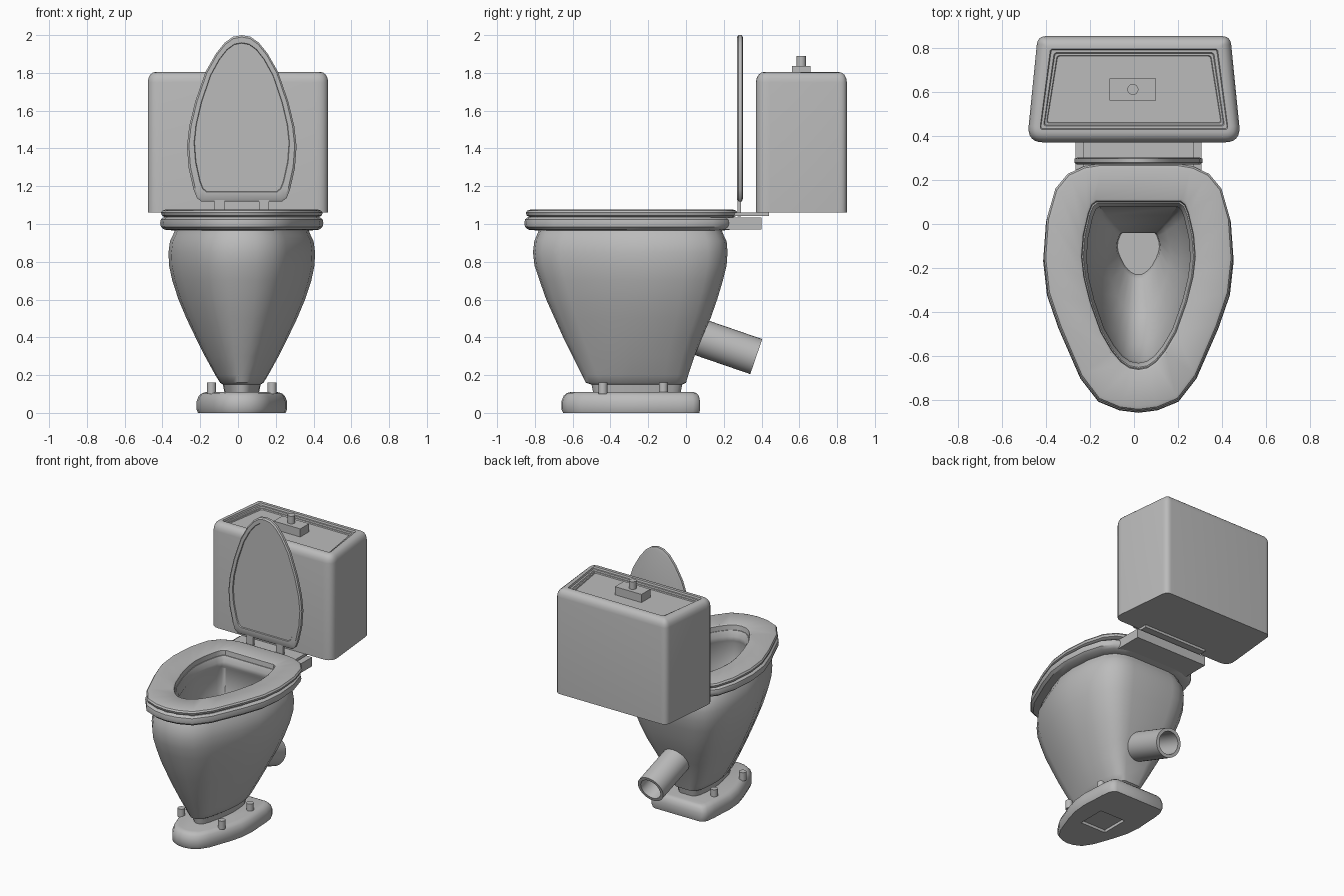
import bpy, bmesh
from math import sin, cos, pi, radians
from mathutils import Vector

cube = bpy.data.objects.get("Cube")
if cube:
    bpy.data.objects.remove(cube, do_unlink=True)

CX = 0.02  # centre line of the bowl

grey = bpy.data.materials.new("grey_ceramic")
grey.use_nodes = True
grey.diffuse_color = (0.5, 0.5, 0.5, 1)
grey.node_tree.nodes["Principled BSDF"].inputs["Base Color"].default_value = (0.5, 0.5, 0.5, 1)

# Half outlines (width fraction, front-to-back fraction)
EGG = [(0, 0), (.2, .01), (.42, .045), (.61, .14), (.84, .345), (.96, .48),
       (1, .62), (.97, .78), (.88, .9), (.75, .96), (.58, .99), (.42, 1)]
OPENING = [(0, 0), (.16, .01), (.31, .045), (.47, .11), (.66, .22), (.85, .4),
           (.96, .55), (1, .67), (.97, .8), (.88, .93), (.82, .98), (.74, 1)]
FOOT = EGG[:8] + [(.96, .86), (.92, .95), (.86, .985), (.77, 1)]


def finish(name, bm, smooth=True):
    bmesh.ops.recalc_face_normals(bm, faces=bm.faces)
    mesh = bpy.data.meshes.new(name)
    bm.to_mesh(mesh)
    bm.free()
    mesh.materials.append(grey)
    ob = bpy.data.objects.new(name, mesh)
    bpy.context.collection.objects.link(ob)
    if smooth:
        bpy.ops.object.select_all(action='DESELECT')
        ob.select_set(True)
        bpy.context.view_layer.objects.active = ob
        bpy.ops.object.shade_smooth_by_angle(angle=radians(35))
    return ob


def loft(name, rings, closed=False):
    """Skin rings of equal length; cap the ends, or join last to first."""
    bm = bmesh.new()
    loops = [[bm.verts.new(p) for p in ring] for ring in rings]
    pairs = list(zip(loops, loops[1:])) + ([(loops[-1], loops[0])] if closed else [])
    n = len(loops[0])
    for a, b in pairs:
        for i in range(n):
            j = (i + 1) % n
            bm.faces.new((a[i], a[j], b[j], b[i]))
    if not closed:
        bm.faces.new(loops[0])
        bm.faces.new(loops[-1])
    return finish(name, bm)


def outline(half, hw, front, back):
    """Mirror a half outline into a full ring of (x, y) pairs."""
    pts = [(u * hw, front + v * (back - front)) for u, v in half]
    full = pts + [(-x, y) for x, y in reversed(pts[1:])]
    return [(x + CX, y) for x, y in full]


def level(half, z, hw, front, back):
    return [(x, y, z) for x, y in outline(half, hw, front, back)]


def box(name, x0, x1, y0, y1, z0, z1, bevel=0):
    bm = bmesh.new()
    bmesh.ops.create_cube(bm, size=1)
    for v in bm.verts:
        v.co = ((x0 + x1) / 2 + v.co.x * (x1 - x0),
                (y0 + y1) / 2 + v.co.y * (y1 - y0),
                (z0 + z1) / 2 + v.co.z * (z1 - z0))
    if bevel:
        bmesh.ops.bevel(bm, geom=bm.edges[:], offset=bevel, segments=2,
                        profile=0.5, affect='EDGES')
    return finish(name, bm, bool(bevel))


def circle(centre, axis, radius, n=24):
    """Ring around an axis lying in the y-z plane."""
    side = Vector((1, 0, 0))
    up = axis.cross(side).normalized()
    return [centre + radius * (side * cos(2 * pi * i / n) + up * sin(2 * pi * i / n))
            for i in range(n)]


def peg(name, x, y, z0, z1, r, n=16):
    axis = Vector((0, 0, 1))
    loft(name, [circle(Vector((x, y, z)), axis, r, n) for z in (z0, z1)])


# Foot with rounded sides and a square recess underneath
foot = loft("foot", [level(FOOT, *r) for r in (
    (0, .232, -.65, .07), (.02, .24, -.66, .075), (.06, .24, -.66, .075),
    (.09, .228, -.648, .068), (.105, .21, -.632, .055), (.11, .19, -.61, .04))])
cutter = box("foot_recess_cutter", CX - .1, CX + .1, -.39, -.19, -.02, .02)
cutter.hide_render = True
cutter.hide_viewport = True
cut = foot.modifiers.new("recess", 'BOOLEAN')
cut.operation = 'DIFFERENCE'
cut.object = cutter

# Foot bolts
for side in (-1, 1):
    for y in (-.44, -.12):
        peg("foot_bolt", CX + side * .16, y, .1, .16, .024)

# Bowl: outer wall, rolled rim, then the hollow inside
wall = ((.1, .09, -.49, -.03), (.15, .1, -.5, -.02), (.16, .115, -.53, .0),
        (.2, .14, -.55, .012), (.3, .195, -.6, .045), (.4, .245, -.65, .085),
        (.5, .293, -.695, .13), (.6, .335, -.74, .165), (.7, .368, -.775, .195),
        (.78, .385, -.802, .215), (.85, .388, -.81, .22), (.91, .38, -.803, .215),
        (.94, .365, -.79, .2), (.965, .355, -.78, .19))
rim = ((.97, .41, -.835, .235), (.985, .428, -.852, .25), (1.005, .432, -.856, .255),
       (1.025, .428, -.852, .25), (1.037, .41, -.835, .235))
hollow = ((1.037, .25, -.65, .095), (1.0, .235, -.63, .08), (.97, .235, -.63, .08),
          (.95, .245, -.64, .09), (.8, .235, -.62, .075), (.65, .195, -.55, .04),
          (.5, .145, -.42, -.005), (.4, .1, -.25, -.04), (.36, .095, -.23, -.04))
loft("bowl", [level(EGG, *r) for r in wall + rim] + [level(OPENING, *r) for r in hollow])

# Seat ring
loft("seat", [level(EGG, *r) for r in (
    (1.035, .405, -.825, .25), (1.045, .423, -.843, .268), (1.06, .428, -.848, .272),
    (1.071, .42, -.84, .265), (1.076, .405, -.825, .25))] + [level(OPENING, *r) for r in (
        (1.076, .268, -.67, .112), (1.07, .258, -.66, .104), (1.035, .255, -.655, .1))],
    closed=True)


# Raised lid with a recessed inner panel
def upright(y, hw, top, bottom):
    return [(x, y, z) for x, z in outline(OPENING, hw, top, bottom)]


loft("lid", [upright(*r) for r in (
    (.302, .275, 1.985, 1.135), (.296, .29, 2.0, 1.12), (.278, .29, 2.0, 1.12),
    (.27, .28, 1.99, 1.13), (.27, .253, 1.96, 1.17), (.277, .25, 1.957, 1.173))])
for side in (-1, 1):
    x = CX + side * .118
    box("lid_hinge", x - .026, x + .026, .272, .29, 1.04, 1.14)

# Shelf joining bowl and tank
box("tank_shelf", CX - .285, CX + .285, .1, .4, .97, 1.035)
box("tank_shelf_plate", CX - .25, CX + .25, .2, .44, 1.042, 1.06)


# Tank: rounded trapezoid, wider at the front
def tank_ring(z, inset):
    w0, w1 = .485 - inset, .437 - inset
    y0, y1 = .37 + inset, .852 - inset
    corners = [(-w0, y0, .075), (w0, y0, .075), (w1, y1, .04), (-w1, y1, .04)]
    ring = []
    for i, (x, y, r) in enumerate(corners):
        c = Vector((x, y, z))
        r = max(r - inset, .012)
        a = c + (Vector((*corners[i - 1][:2], z)) - c).normalized() * r
        b = c + (Vector((*corners[(i + 1) % 4][:2], z)) - c).normalized() * r
        for k in range(7):
            t = k / 6
            ring.append(a * (1 - t) ** 2 + c * (2 * t * (1 - t)) + b * t * t)
    return ring


loft("tank", [tank_ring(*r) for r in (
    (1.06, 0), (1.75, 0), (1.772, .004), (1.79, .014), (1.801, .028), (1.805, .045),
    (1.805, .058), (1.793, .062), (1.793, .075), (1.785, .079), (1.785, .088),
    (1.778, .091))])

# Flush button
box("button_base", -.11, .1, .56, .66, 1.77, 1.836)
peg("button", -.005, .61, 1.83, 1.89, .025)

# Hollow waste pipe, sloping down to the back
end = Vector((CX, .372, .298))
axis = Vector((0, .945, -.325)).normalized()
loft("waste_pipe", [circle(end - axis * d, axis, r, 32) for d, r in (
    (.36, .098), (0, .098), (0, .076), (.3, .076))])
